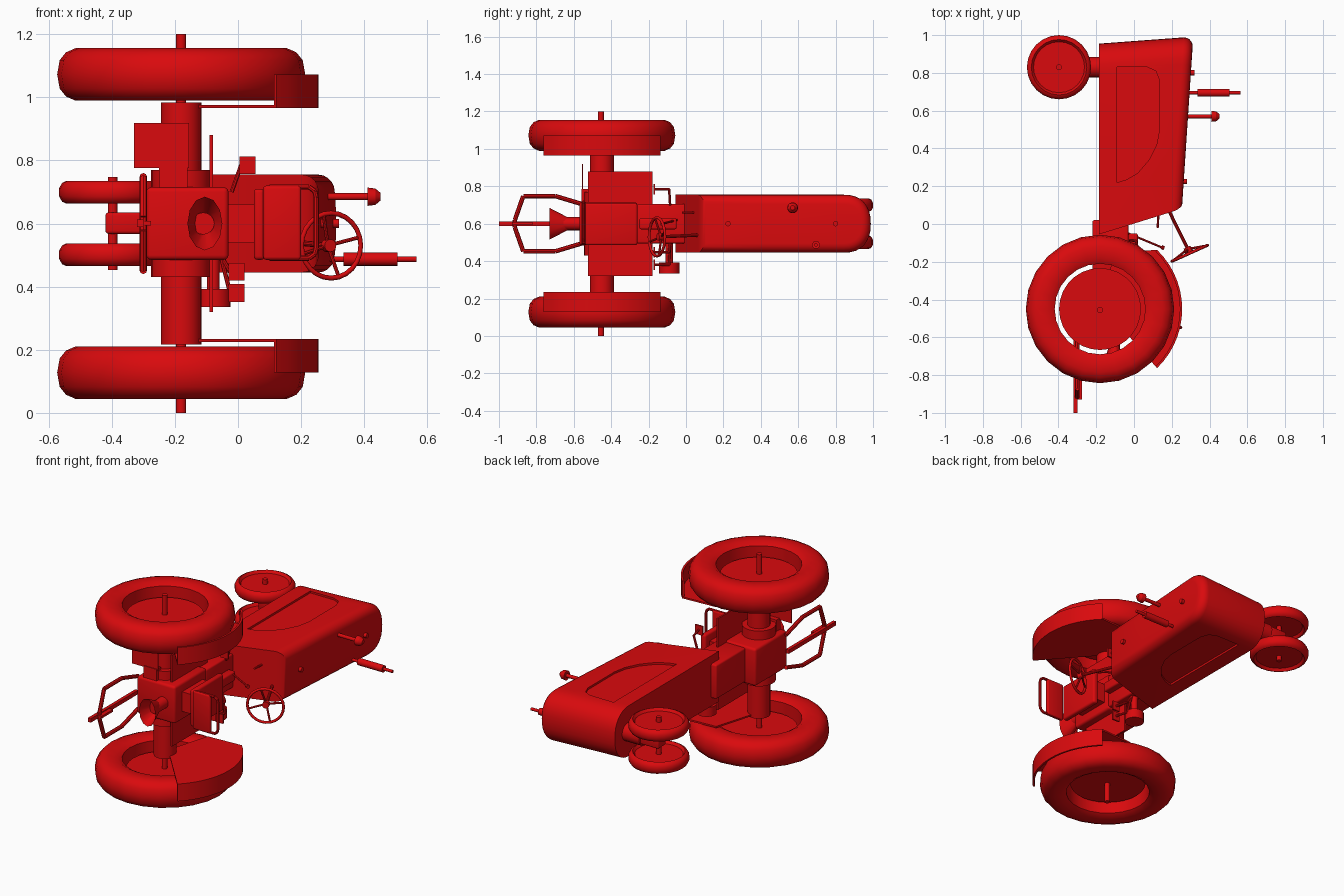
import bpy, bmesh, math
from mathutils import Vector, Matrix

if "Cube" in bpy.data.objects:
    bpy.data.objects.remove(bpy.data.objects["Cube"])

# The machine lies on its side: its "up" is +x, its nose +y, its width is z (centre 0.6)
MID = 0.6
red = bpy.data.materials.new("tractor red")
red.diffuse_color = (0.70, 0.003, 0.004, 1)
red.use_nodes = True
red.node_tree.nodes["Principled BSDF"].inputs["Base Color"].default_value = red.diffuse_color


def finish(name, bm, angle=35):
    bmesh.ops.recalc_face_normals(bm, faces=bm.faces)
    me = bpy.data.meshes.new(name)
    bm.to_mesh(me)
    bm.free()
    me.materials.append(red)
    me.shade_smooth()
    me.set_sharp_from_angle(angle=math.radians(angle))
    ob = bpy.data.objects.new(name, me)
    bpy.context.collection.objects.link(ob)
    return ob


def box(name, x, y, z, bevel=0.0):
    bm = bmesh.new()
    size = [b - a for a, b in (x, y, z)]
    mid = [(a + b) / 2 for a, b in (x, y, z)]
    bmesh.ops.create_cube(bm, size=1, matrix=Matrix.Translation(mid) @ Matrix.Diagonal(size + [1]))
    if bevel:
        bmesh.ops.bevel(bm, geom=bm.edges[:], offset=bevel, segments=3, profile=0.5, affect='EDGES')
    return finish(name, bm)


def rod(name, a, b, r1, r2=None, n=16, caps=True):
    a, b = Vector(a), Vector(b)
    d = b - a
    rot = Vector((0, 0, 1)).rotation_difference(d).to_matrix().to_4x4()
    bm = bmesh.new()
    bmesh.ops.create_cone(bm, cap_ends=caps, segments=n, radius1=r1, radius2=r1 if r2 is None else r2,
                          depth=d.length, matrix=Matrix.Translation((a + b) / 2) @ rot)
    return finish(name, bm)


def lathe(name, profile, cx, cy, cz, n=24):
    """Closed (radius, z) profile turned about a z axis."""
    bm = bmesh.new()
    rings = []
    for i in range(n):
        t = 2 * math.pi * i / n
        rings.append([bm.verts.new((cx + r * math.cos(t), cy + r * math.sin(t), cz + z)) for r, z in profile])
    m = len(profile)
    for i in range(n):
        p, q = rings[i], rings[(i + 1) % n]
        for j in range(m):
            bm.faces.new((p[j], q[j], q[(j + 1) % m], p[(j + 1) % m]))
    return finish(name, bm)


def prism(name, pts, z0, z1):
    bm = bmesh.new()
    lo = [bm.verts.new((x, y, z0)) for x, y in pts]
    hi = [bm.verts.new((x, y, z1)) for x, y in pts]
    bm.faces.new(lo)
    bm.faces.new(hi)
    for i in range(len(pts)):
        j = (i + 1) % len(pts)
        bm.faces.new((lo[i], lo[j], hi[j], hi[i]))
    return finish(name, bm)


def bar(name, pts, r):
    for i in range(len(pts) - 1):
        rod(f"{name}_{i}", pts[i], pts[i + 1], r, n=8)


# Hood: rounded nose outline, stacked in rings from the belly up, the last rings rounding the top edge
def hood_ring(bm, rear, shift, height, inset=0.0):
    hw = 0.155 - inset
    pts = [(rear, hw), (0.40, hw)]
    for i in range(17):
        t = math.pi / 2 - math.pi * i / 16
        c, s = math.cos(t), math.sin(t)
        pts.append((0.835 + (0.145 - inset) * max(c, 0) ** 0.85 + shift, hw * math.copysign(abs(s) ** 0.85, s)))
    pts += [(0.40, -hw), (rear, -hw)]
    return [bm.verts.new((height(y), y, MID + z)) for y, z in pts]


bm = bmesh.new()
rings = [hood_ring(bm, -0.055, -0.025, lambda y: -0.185)]
for k in range(6):
    t = math.pi / 2 * k / 5
    drop = 0.05 * (1 - math.sin(t))
    rings.append(hood_ring(bm, 0.08 + 0.025 * (1 - math.cos(t)) - 0.3 * drop, 0.008,
                           lambda y: 0.255 + 0.066 * (y - 0.1) - drop, 0.05 * (1 - math.cos(t))))
bm.faces.new(rings[0])
bm.faces.new(rings[-1])
for lo, hi in zip(rings, rings[1:]):
    for i in range(len(lo)):
        j = (i + 1) % len(lo)
        bm.faces.new((lo[i], lo[j], hi[j], hi[i]))
hood = finish("hood", bm, 40)

# Recessed side panels cut into the hood
panel = [(-0.09, 0.22), (-0.09, 0.83), (0.07, 0.83), (0.115, 0.81), (0.135, 0.76), (0.135, 0.50),
         (0.12, 0.42), (0.08, 0.34), (0.02, 0.27), (-0.04, 0.235)]
for z in (MID - 0.155, MID + 0.155):
    cut = prism("panel_cutter", panel, z - 0.012, z + 0.012)
    cut.hide_render = True
    mod = hood.modifiers.new("cut", 'BOOLEAN')
    mod.operation, mod.object, mod.solver = 'DIFFERENCE', cut, 'EXACT'
    dg = bpy.context.evaluated_depsgraph_get()
    me = bpy.data.meshes.new_from_object(hood.evaluated_get(dg))
    hood.modifiers.clear()
    hood.data = me
    bpy.data.objects.remove(cut)
hood.data.set_sharp_from_angle(angle=math.radians(35))

# Rear wheels, fenders, axle housings and foot plates on both sides
AX, AY = -0.18, -0.45
tyre = [(0.240, -0.066), (0.27, -0.083), (0.335, -0.083), (0.365, -0.07), (0.385, -0.045), (0.393, 0),
        (0.385, 0.045), (0.365, 0.07), (0.335, 0.083), (0.27, 0.083), (0.240, 0.066)]
arc = [math.radians(-46 + 92 * i / 14) for i in range(15)]


def on_arc(r):
    return [(AX + r * math.cos(t), AY + r * math.sin(t)) for t in arc]


for side, s in (("left", -1), ("right", 1)):
    def zz(d):
        return MID + s * d
    lathe(f"rear_tyre_{side}", tyre, AX, AY, zz(0.4725))
    rod(f"rear_disc_{side}", (AX, AY, zz(0.464)), (AX, AY, zz(0.48)), 0.217, n=28)
    rod(f"axle_housing_{side}", (AX, AY, zz(0.16)), (AX, AY, zz(0.383)), 0.064, n=20)
    rod(f"brake_drum_{side}", (AX, AY, zz(0.10)), (AX, AY, zz(0.17)), 0.095, n=24)
    prism(f"fender_band_{side}", on_arc(0.435) + on_arc(0.423)[::-1], zz(0.368), zz(0.472))
    prism(f"fender_plate_{side}", on_arc(0.435) + [(-0.10, -0.15), (-0.18, -0.42)], zz(0.366), zz(0.376))
    box(f"foot_plate_{side}", (-0.09, -0.08), (-0.525, -0.18), sorted((zz(0.1), zz(0.28))))
    # Front wheel of the narrow pair
    lathe(f"front_tyre_{side}", [(0.135, -0.02), (0.147, -0.036), (0.16, -0.03), (0.17, -0.013), (0.17, 0.013),
                                 (0.16, 0.03), (0.147, 0.036), (0.135, 0.02)], -0.397, 0.83, zz(0.099), 24)
    rod(f"front_disc_{side}", (-0.397, 0.83, zz(0.079)), (-0.397, 0.83, zz(0.119)), 0.136, n=24)
rod("rear_axle", (AX, AY - 0.005, 0), (AX, AY - 0.005, 1.2), 0.016)
rod("front_axle", (-0.397, 0.83, 0.452), (-0.397, 0.83, 0.748), 0.015)
box("front_pedestal", (-0.42, -0.29), (0.79, 0.87), (0.567, 0.635), 0.01)
rod("pedestal_collar", (-0.30, 0.83, MID), (-0.18, 0.83, MID), 0.055)

# Transmission
box("rear_housing", (-0.29, -0.03), (-0.57, -0.26), (0.485, 0.715), 0.015)
box("gearbox", (-0.22, -0.03), (-0.27, 0.02), (0.495, 0.705), 0.01)
box("gearbox_cover", (-0.03, 0.02), (-0.25, -0.05), (0.57, 0.63), 0.01)

# Seat with a padded back and a hoop of tube above it
box("seat_base", (-0.04, 0.06), (-0.50, -0.30), (0.54, 0.66))
box("seat_cushion", (0.05, 0.085), (-0.54, -0.26), (0.485, 0.71), 0.012)
box("seat_back", (0.08, 0.20), (-0.56, -0.535), (0.485, 0.72), 0.01)
hoop = [(0.10, 0.113), (0.225, 0.113), (0.243, 0.10), (0.248, 0.08)]
bar("seat_hoop", [(x, -0.548, 0.603 + d) for x, d in hoop] + [(x, -0.548, 0.603 - d) for x, d in hoop[::-1]], 0.008)

# Power take-off with its open shield, and the hitch frame
rod("drive_stub", (-0.11, -0.56, MID), (-0.11, -0.66, MID), 0.035)
shield = rod("drive_shield", (0, -0.73, 0), (0, -0.63, 0), 0.085, 0.033, 12, caps=False)
shield.scale = (0.65, 1, 1)
shield.location = (-0.105, 0, MID)
half = [(-0.54, 0.10), (-0.70, 0.148), (-0.87, 0.148), (-0.915, 0.02)]
frame = [(-0.30, y, MID + d) for y, d in half] + [(-0.30, y, MID - d) for y, d in half[::-1]]
bar("hitch_frame", frame, 0.012)
box("drawbar", (-0.32, -0.30), (-1.0, -0.54), (0.589, 0.613))
box("hitch_post", (-0.32, -0.275), (-0.93, -0.82), (0.594, 0.608))
box("rear_plate", (-0.33, -0.155), (-0.556, -0.55), (0.776, 0.918))
box("plate_bracket", (-0.25, -0.16), (-0.56, -0.52), (0.70, 0.785))

# Steering wheel
axis = Vector((0.41, -0.91, 0)).normalized()
u = Vector((0.91, 0.41, 0)).normalized()
w = Vector((0, 0, 1))
c = Vector((0.295, -0.155, 0.53))
loop = [c + 0.103 * (u * math.cos(2 * math.pi * i / 24) + w * math.sin(2 * math.pi * i / 24)) for i in range(24)]
bm = bmesh.new()
rings = []
for p in loop:
    d = (p - c).normalized()
    rings.append([bm.verts.new(p + 0.008 * (d * math.cos(k * math.pi / 4) + axis * math.sin(k * math.pi / 4)))
                  for k in range(8)])
for i in range(24):
    for k in range(8):
        a, b = rings[i], rings[(i + 1) % 24]
        bm.faces.new((a[k], b[k], b[(k + 1) % 8], a[(k + 1) % 8]))
finish("steering_rim", bm, 60)
hub = c - axis * 0.025
for i in (1, 7, 13, 19):
    rod(f"steering_spoke_{i}", hub, loop[i], 0.006, n=8)
rod("steering_hub", hub - axis * 0.01, hub + axis * 0.02, 0.02)
rod("steering_shaft", hub, (0.18, 0.08, 0.54), 0.009, n=10)

# Exhaust, air intake, caps on the hood, belt pulley and knob
for name, a, b, y, z, r1, r2 in (
        ("exhaust_pipe", 0.25, 0.565, 0.695, 0.487, 0.009, 0.009), ("muffler", 0.335, 0.505, 0.695, 0.487, 0.021, 0.021),
        ("intake_pipe", 0.25, 0.42, 0.57, 0.685, 0.011, 0.011), ("intake_skirt", 0.41, 0.435, 0.57, 0.685, 0.029, 0.026),
        ("intake_top", 0.435, 0.452, 0.57, 0.685, 0.026, 0.012), ("radiator_cap", 0.28, 0.32, 0.80, MID, 0.014, 0.014),
        ("fuel_cap", 0.24, 0.28, 0.225, MID, 0.014, 0.014)):
    rod(name, (a, y, z), (b, y, z), r1, r2)
rod("belt_pulley", (-0.078, -0.09, 0.335), (-0.078, -0.09, 0.392), 0.055, n=20)
rod("pulley_shaft", (-0.078, -0.09, 0.38), (-0.078, -0.09, 0.51), 0.02)
rod("gear_knob", (0.145, -0.122, 0.60), (0.16, -0.129, 0.60), 0.011, n=10)
# Pedals and levers
for i, (x, z, inner) in enumerate(((-0.005, 0.38, 0.5), (-0.005, 0.447, 0.5), (0.03, 0.785, 0.7))):
    box(f"pedal_{i}", (x - 0.025, x + 0.025), (-0.175, -0.165), (z - 0.028, z + 0.028))
    bar(f"pedal_arm_{i}", [(x, -0.165, z), (x - 0.02, -0.09, z), (x - 0.05, -0.085, inner)], 0.007)
bar("gear_lever", [(-0.03, -0.05, 0.62), (0.15, -0.125, 0.60)], 0.006)
bar("throttle_lever", [(0.13, 0.06, 0.66), (0.125, -0.02, 0.66)], 0.006)
